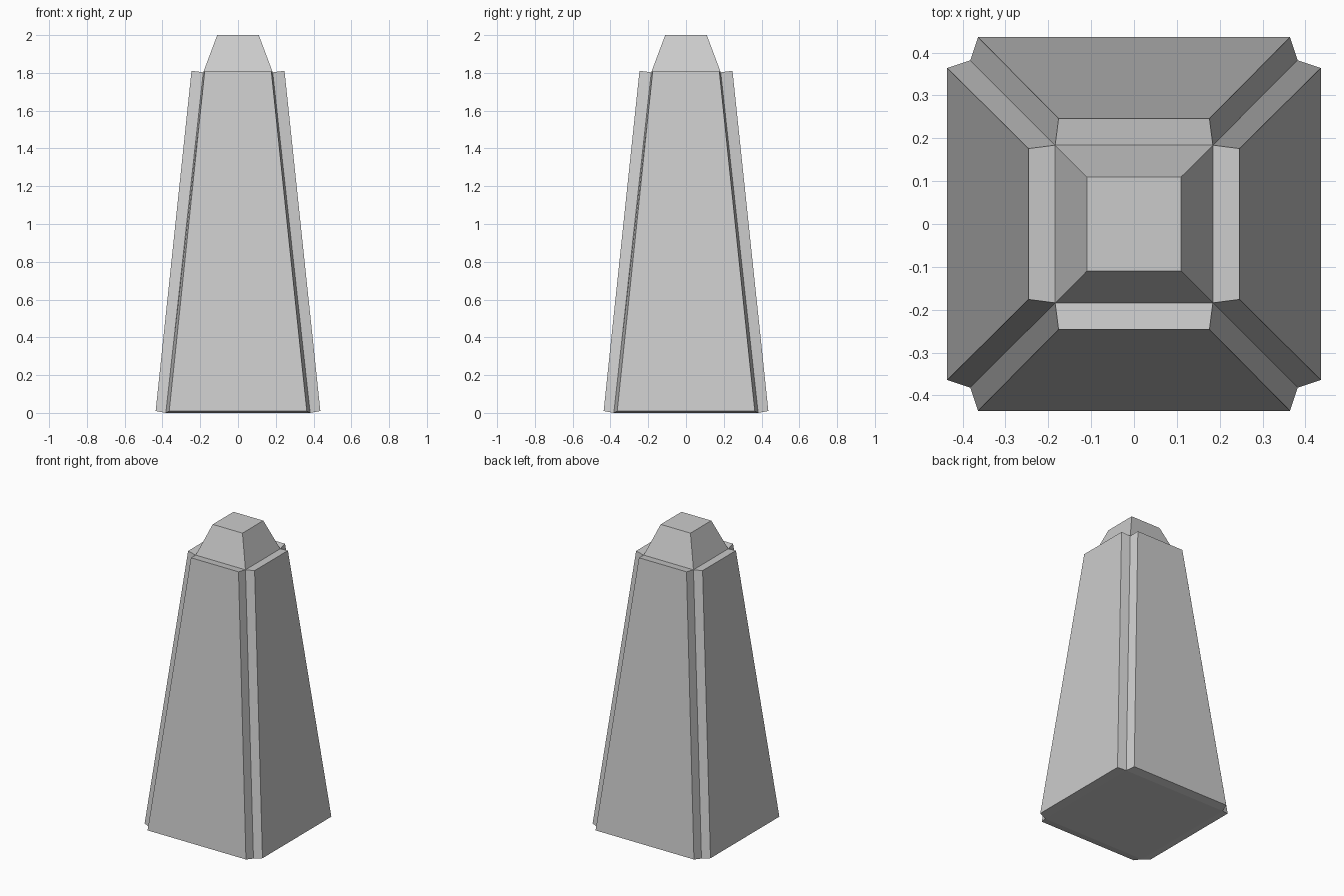
import bpy, bmesh
from mathutils import Vector

if "Cube" in bpy.data.objects:
    bpy.data.objects.remove(bpy.data.objects["Cube"])

bm = bmesh.new()

# Core: square rings (half width, height) lofted into a tapered pillar
profile = [(0.382, 0.0), (0.184, 1.803), (0.11, 2.0)]
corners = [(-1, -1), (1, -1), (1, 1), (-1, 1)]
rings = [[bm.verts.new((x * h, y * h, z)) for x, y in corners] for h, z in profile]
bm.faces.new(rings[0][::-1])
bm.faces.new(rings[-1])
sides = []
for level, (lo, hi) in enumerate(zip(rings, rings[1:])):
    for i in range(4):
        j = (i + 1) % 4
        face = bm.faces.new((lo[i], lo[j], hi[j], hi[i]))
        if level == 0:
            sides.append(face)
bm.normal_update()

# Raised panels: push out each long side with slightly narrowed edges
panels = bmesh.ops.extrude_discrete_faces(bm, faces=sides)["faces"]
for face in panels:
    c = face.calc_center_median()
    out = Vector((c.x, c.y, 0)).normalized()
    across = Vector((-out.y, out.x, 0))
    for v in face.verts:
        top = v.co.z > 1
        reach, half, z = (0.246, 0.176, 1.811) if top else (0.436, 0.364, 0.01)
        side = 1 if v.co.dot(across) > 0 else -1
        v.co = out * reach + across * half * side + Vector((0, 0, z))

bmesh.ops.recalc_face_normals(bm, faces=bm.faces)
mesh = bpy.data.meshes.new("tapered_pillar")
bm.to_mesh(mesh)
bm.free()
bpy.context.collection.objects.link(bpy.data.objects.new("tapered_pillar", mesh))
